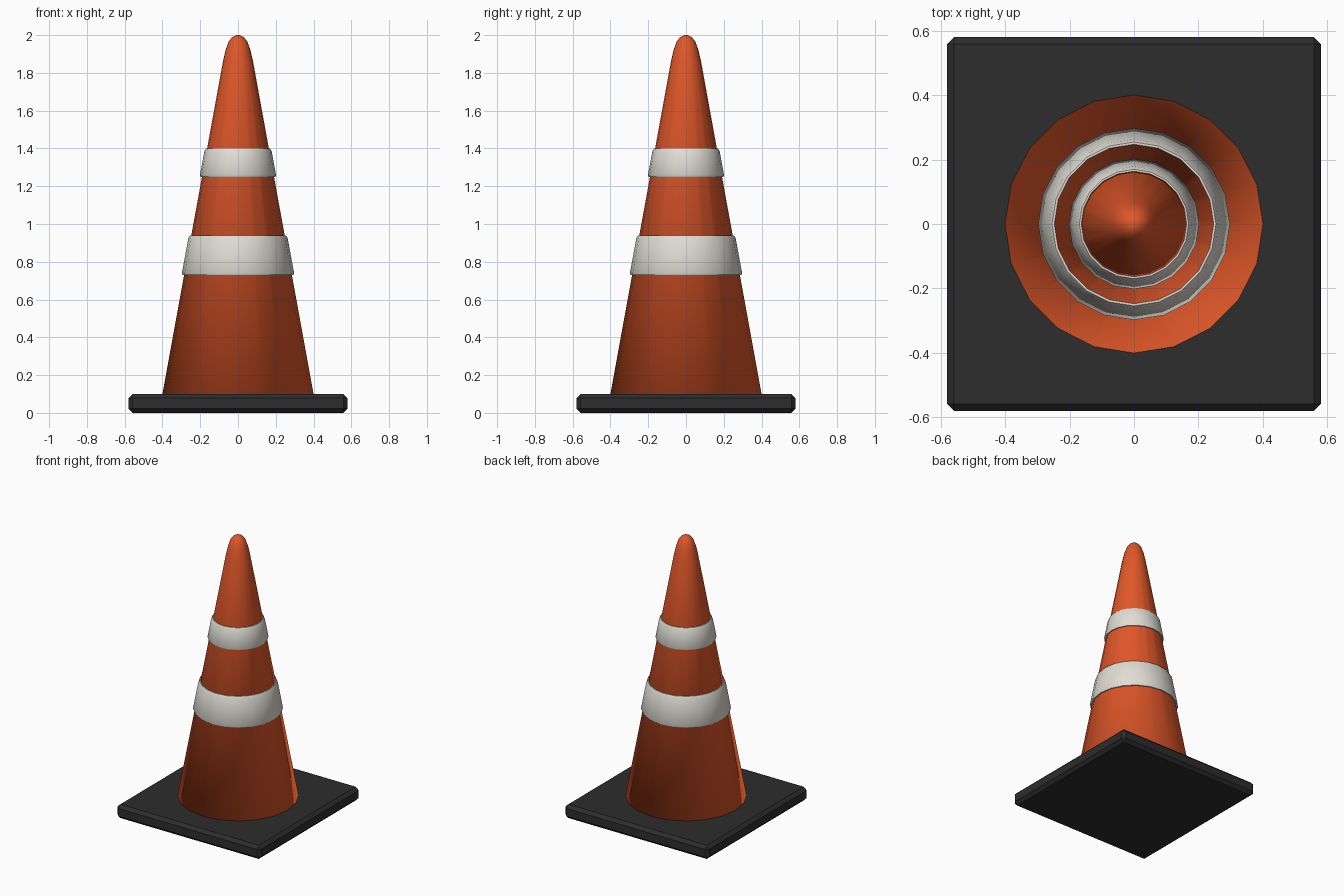
import bpy
import bmesh
from math import cos, sin, tau, radians

SIDES = 20

if "Cube" in bpy.data.objects:
    bpy.data.objects.remove(bpy.data.objects["Cube"])


def material(name, rgb):
    mat = bpy.data.materials.new(name)
    mat.use_nodes = True
    mat.diffuse_color = (*rgb, 1)
    bsdf = mat.node_tree.nodes["Principled BSDF"]
    bsdf.inputs["Base Color"].default_value = (*rgb, 1)
    bsdf.inputs["Roughness"].default_value = 0.7
    return mat


def finish(name, bm, mat, smooth):
    bmesh.ops.recalc_face_normals(bm, faces=bm.faces)
    for face in bm.faces:
        face.smooth = smooth
    mesh = bpy.data.meshes.new(name)
    bm.to_mesh(mesh)
    bm.free()
    mesh.materials.append(mat)
    obj = bpy.data.objects.new(name, mesh)
    bpy.context.collection.objects.link(obj)
    return obj


def lathe(name, profile, mat, closed):
    """Revolve (radius, height) points; closed makes a ring, open gets end caps."""
    bm = bmesh.new()
    rings = [[bm.verts.new((r * cos(tau * i / SIDES), r * sin(tau * i / SIDES), z))
              for i in range(SIDES)] for r, z in profile]
    pairs = list(zip(rings, rings[1:]))
    if closed:
        pairs.append((rings[-1], rings[0]))
    else:
        bm.faces.new(rings[0][::-1])
        bm.faces.new(rings[-1])
    for low, high in pairs:
        for i in range(SIDES):
            j = (i + 1) % SIDES
            bm.faces.new((low[i], low[j], high[j], high[i]))
    return finish(name, bm, mat, True)


def cone_radius(z):
    return 0.4 - 0.182 * (z - 0.1)


orange = material("safety orange", (0.74, 0.095, 0.022))
white = material("reflective white", (0.74, 0.72, 0.66))
black = material("black rubber", (0.026, 0.026, 0.026))

# Square base slab with chamfered edges
bm = bmesh.new()
bmesh.ops.create_cube(bm, size=1)
for v in bm.verts:
    v.co = (v.co.x * 1.16, v.co.y * 1.16, v.co.z * 0.1 + 0.05)
bmesh.ops.bevel(bm, geom=bm.edges[:], offset=0.022, segments=1, affect='EDGES')
finish("base", bm, black, False)

# Tapered body with a rounded tip
lathe("cone_body", [(0.4, 0.1), (cone_radius(1.86), 1.86), (0.066, 1.92),
                    (0.05, 1.965), (0.03, 1.99), (0.01, 2.0)], orange, False)

# Raised collars hugging the body
for name, low, high, thick in (("lower_band", 0.73, 0.94, 0.012),
                               ("upper_band", 1.25, 1.40, 0.011)):
    edge = 0.008
    band = lathe(name, [(cone_radius(low) - 0.01, low),
                        (cone_radius(low) + thick - 0.004, low),
                        (cone_radius(low) + thick, low + edge),
                        (cone_radius(high) + thick + 0.004, high - edge * 2),
                        (cone_radius(high) + thick - 0.005, high),
                        (cone_radius(high) - 0.01, high)], white, True)
    bpy.ops.object.select_all(action='DESELECT')
    band.select_set(True)
    bpy.context.view_layer.objects.active = band
    bpy.ops.object.shade_smooth_by_angle(angle=radians(40))
